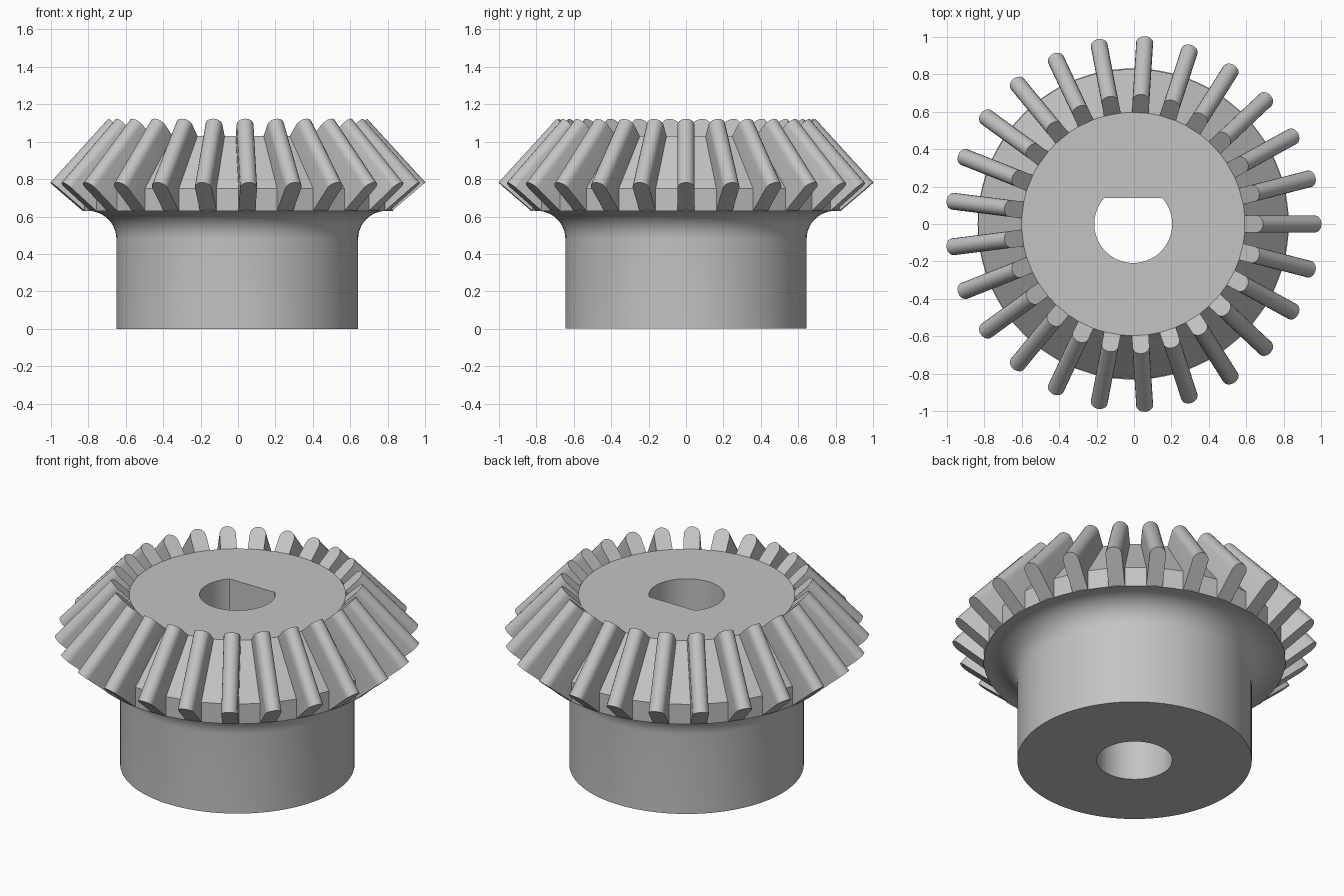
import bpy, bmesh
from math import cos, sin, pi, radians
from mathutils import Vector

if "Cube" in bpy.data.objects:
    bpy.data.objects.remove(bpy.data.objects["Cube"])

TEETH = 25
PITCH = 2 * pi / TEETH
SEGMENTS = TEETH * 4
OFFSET = -0.004   # an odd tooth count puts the axis slightly off centre
FLAT_Y = 0.14     # flat side of the D-shaped bore

steel = bpy.data.materials.new("plain_grey")
steel.use_nodes = True
grey = (0.55, 0.55, 0.55, 1)
steel.diffuse_color = grey
steel.node_tree.nodes["Principled BSDF"].inputs["Base Color"].default_value = grey


def finish(bm, name, angle):
    bmesh.ops.remove_doubles(bm, verts=bm.verts, dist=1e-5)
    bmesh.ops.recalc_face_normals(bm, faces=bm.faces)
    mesh = bpy.data.meshes.new(name)
    bm.to_mesh(mesh)
    bm.free()
    mesh.materials.append(steel)
    obj = bpy.data.objects.new(name, mesh)
    obj.location.x = OFFSET
    bpy.context.collection.objects.link(obj)
    bpy.ops.object.select_all(action='DESELECT')
    obj.select_set(True)
    bpy.context.view_layer.objects.active = obj
    bpy.ops.object.shade_smooth_by_angle(angle=radians(angle))
    return obj


def ring(bm, radius, z, style):
    """Circle, one flat per tooth gap, or a D with its flat towards +y."""
    verts = []
    for i in range(SEGMENTS):
        a = 2 * pi * i / SEGMENTS
        r = radius
        if style == "facet":
            r *= cos(PITCH / 2) / cos(a % PITCH - PITCH / 2)
        x, y = r * cos(a), r * sin(a)
        if style == "d":
            y = min(y, FLAT_Y)
        verts.append(bm.verts.new((x, y, z)))
    return verts


# Hub, flange, cone and bore as one closed lathe profile
BORE, HUB, FILLET = 0.208, 0.645, 0.15
BASE, TOP, STEP = 0.63, 1.03, 0.14
profile = [(BORE, 0, "round"), (HUB, 0, "round")]
for i in range(13):
    t = i / 12 * pi / 2
    profile.append((HUB + FILLET * (1 - cos(t)), BASE - FILLET * (1 - sin(t)), "round"))
profile += [(0.83, BASE, "round"), (0.832, BASE, "facet"), (0.832, 0.75, "facet"),
            (0.6, TOP, "facet"), (BORE, TOP, "d"), (BORE, STEP, "d"), (BORE, STEP, "round")]

bm = bmesh.new()
rings = [ring(bm, *p) for p in profile]
for k, low in enumerate(rings):
    high = rings[(k + 1) % len(rings)]
    for i in range(SEGMENTS):
        j = (i + 1) % SEGMENTS
        bm.faces.new((low[i], low[j], high[j], high[i]))
bmesh.ops.dissolve_degenerate(bm, dist=1e-5, edges=bm.edges)
finish(bm, "gear_body", 9)

# Straight round-topped teeth, laid along the cone
HALF = 0.045
outer_root, outer_tip = Vector((0.828, 0, 0.632)), Vector((1.004, 0, 0.782))
inner_root, inner_tip = Vector((0.59, 0, 1.026)), Vector((0.693, 0, 1.122))


def tooth_end(bm, root, tip, angle):
    up = (tip - root).normalized()
    side = Vector((0, 1, 0))
    centre = tip - up * HALF
    points = [root + side * HALF]
    for i in range(11):
        t = pi * i / 10
        points.append(centre + side * HALF * cos(t) + up * HALF * sin(t))
    points.append(root - side * HALF)
    c, s = cos(angle), sin(angle)
    return [bm.verts.new((p.x * c - p.y * s, p.x * s + p.y * c, p.z)) for p in points]


bm = bmesh.new()
for n in range(TEETH):
    front = tooth_end(bm, outer_root, outer_tip, n * PITCH)
    back = tooth_end(bm, inner_root, inner_tip, n * PITCH)
    bm.faces.new(front)
    bm.faces.new(back)
    for i in range(len(front)):
        j = (i + 1) % len(front)
        bm.faces.new((front[i], front[j], back[j], back[i]))
finish(bm, "gear_teeth", 30)
